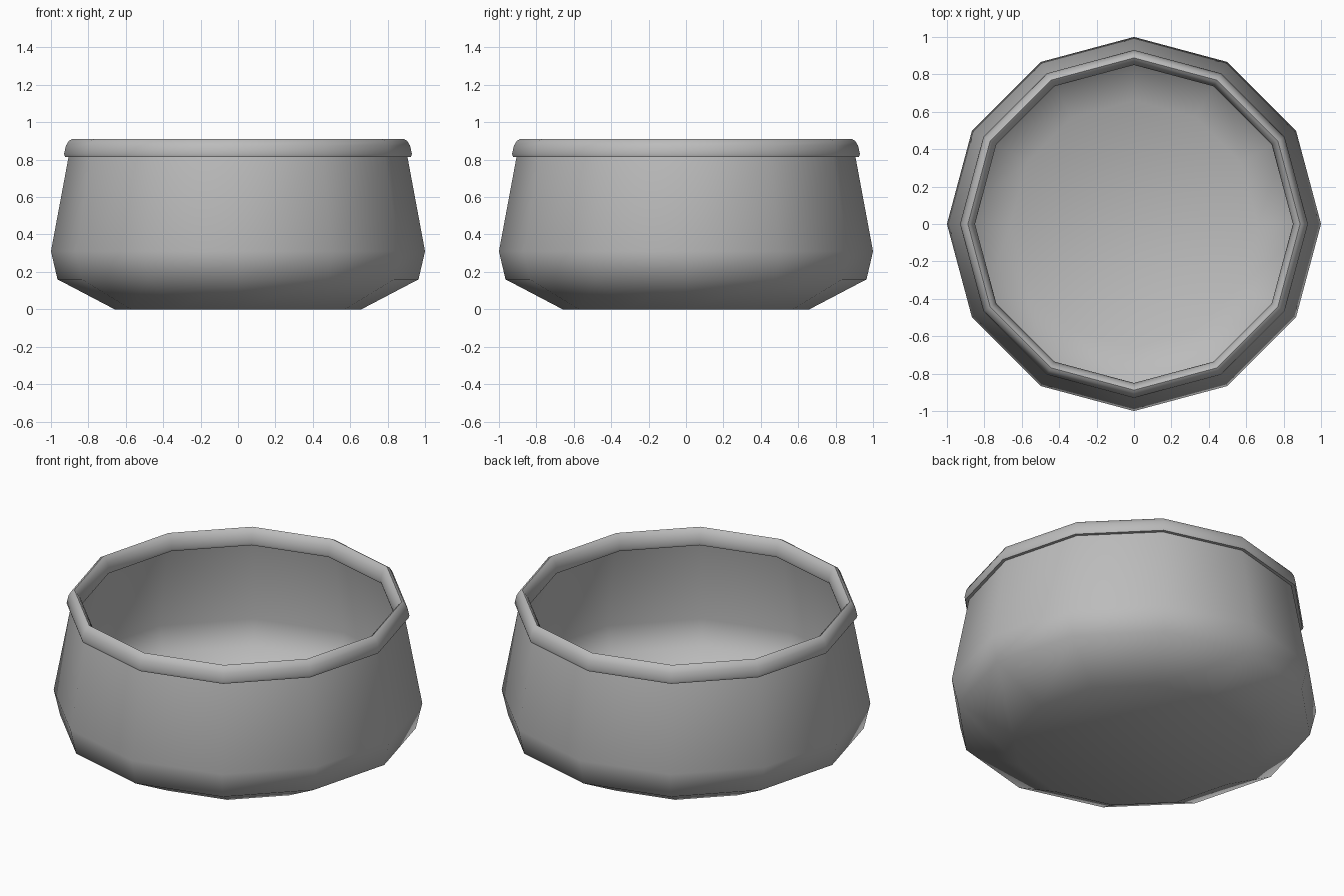
import bpy, bmesh
from math import cos, sin, pi, radians

if "Cube" in bpy.data.objects:
    bpy.data.objects.remove(bpy.data.objects["Cube"])

SIDES = 12

grey = bpy.data.materials.new("plain grey")
grey.use_nodes = True
colour = (0.5, 0.5, 0.5, 1)
grey.diffuse_color = colour
grey.node_tree.nodes["Principled BSDF"].inputs["Base Color"].default_value = colour


def lathe(name, profile, closed=False):
    """Turn a (radius, height) profile into a twelve-sided object."""
    bm = bmesh.new()
    rings = [[bm.verts.new((r * cos(2 * pi * i / SIDES), r * sin(2 * pi * i / SIDES), z))
              for i in range(SIDES)] for r, z in profile]
    pairs = list(zip(rings, rings[1:]))
    if closed:
        pairs.append((rings[-1], rings[0]))
    else:
        bm.faces.new(rings[0][::-1])
    for low, high in pairs:
        for i in range(SIDES):
            j = (i + 1) % SIDES
            bm.faces.new((low[i], low[j], high[j], high[i]))
    mesh = bpy.data.meshes.new(name)
    bm.to_mesh(mesh)
    bm.free()
    mesh.materials.append(grey)
    obj = bpy.data.objects.new(name, mesh)
    bpy.context.collection.objects.link(obj)
    bpy.ops.object.select_all(action="DESELECT")
    obj.select_set(True)
    bpy.context.view_layer.objects.active = obj
    bpy.ops.object.shade_smooth_by_angle(angle=radians(62))
    return obj


# Open bowl with a flat base and a wall that leans inwards
lathe("bowl_body", [(0.66, 0), (0.965, 0.16), (1.0, 0.31), (0.905, 0.82)])

# Rounded lip with a flat underside
lathe("bowl_rim", [(0.925, 0.815), (0.93, 0.83), (0.92, 0.875), (0.905, 0.9), (0.888, 0.91),
                   (0.875, 0.9), (0.86, 0.875), (0.85, 0.83), (0.855, 0.815)], closed=True)
